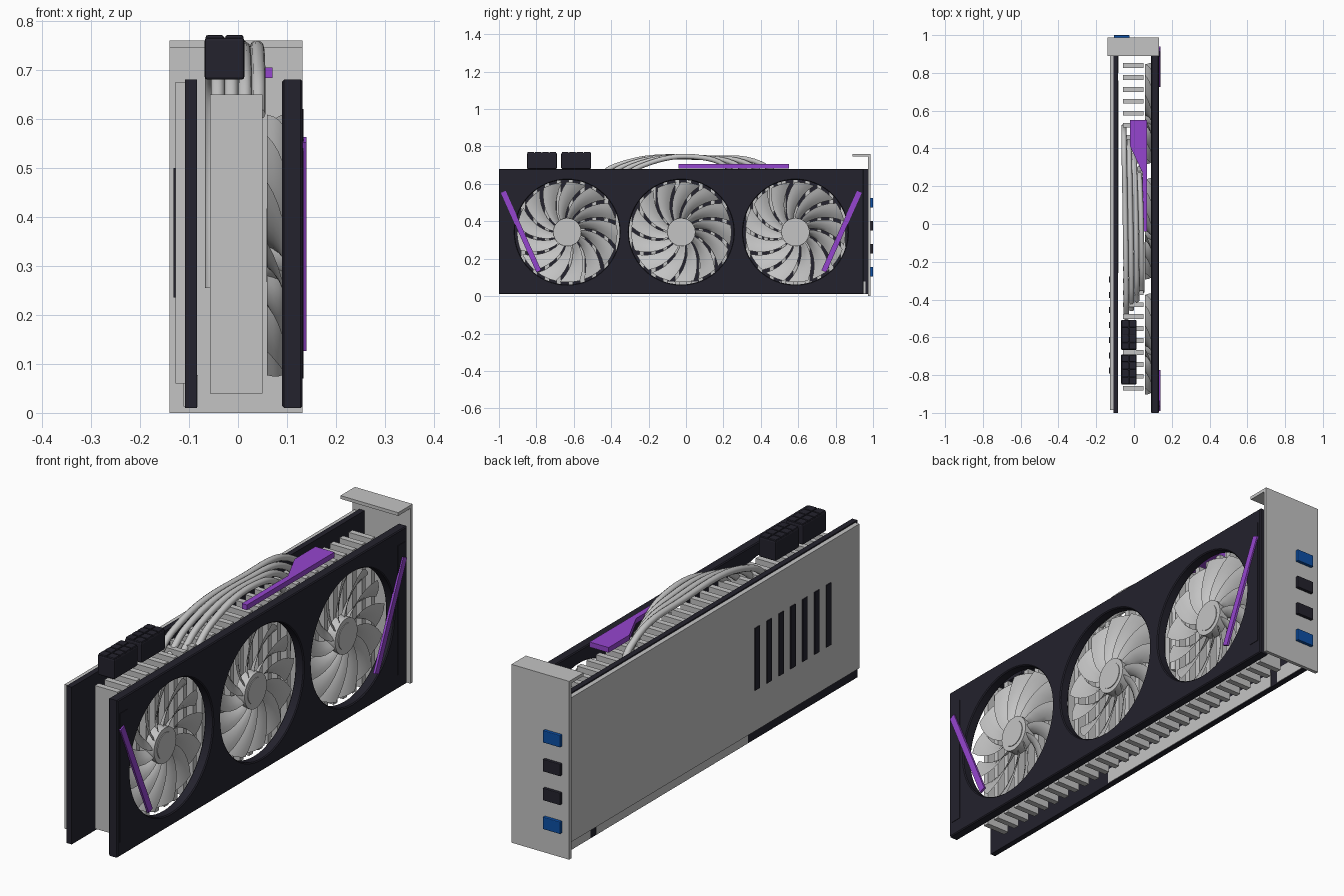
import bpy, bmesh
from math import sin, cos, pi, radians, atan2, hypot
from mathutils import Matrix

old = bpy.data.objects.get("Cube")
if old:
    bpy.data.objects.remove(old, do_unlink=True)


def material(name, r, g, b):
    m = bpy.data.materials.new(name)
    m.use_nodes = True
    m.diffuse_color = (r, g, b, 1)
    node = next(n for n in m.node_tree.nodes if n.type == 'BSDF_PRINCIPLED')
    node.inputs["Base Color"].default_value = (r, g, b, 1)
    node.inputs["Roughness"].default_value = 0.6
    return m


GREY = material("light grey metal", 0.55, 0.55, 0.55)
DARK = material("near black", 0.017, 0.016, 0.026)
PURPLE = material("purple accent", 0.30, 0.06, 0.62)
BLUE = material("blue port", 0.004, 0.08, 0.38)


def link(name, data, mat):
    ob = bpy.data.objects.new(name, data)
    bpy.context.collection.objects.link(ob)
    if not data.materials:
        data.materials.append(mat)
    return ob


def box(name, mat, x, y, z, bevel=0):
    """Box from (min, max) pairs on each axis."""
    bm = bmesh.new()
    bmesh.ops.create_cube(bm, size=1)
    for v in bm.verts:
        v.co = [(a + b) / 2 + c * (b - a) for (a, b), c in zip((x, y, z), v.co)]
    if bevel:
        bmesh.ops.bevel(bm, geom=bm.edges[:], offset=bevel, segments=2,
                        affect='EDGES', profile=0.5)
    me = bpy.data.meshes.new(name)
    bm.to_mesh(me)
    bm.free()
    return link(name, me, mat)


def to_mesh(ob, smooth=0):
    bpy.ops.object.select_all(action='DESELECT')
    ob.select_set(True)
    bpy.context.view_layer.objects.active = ob
    bpy.ops.object.convert(target='MESH')
    bpy.ops.object.shade_smooth_by_angle(angle=radians(smooth))


def slab(name, mat, loops, half, bevel):
    """Flat plate from closed outlines; inner outlines become holes."""
    cu = bpy.data.curves.new(name, 'CURVE')
    cu.dimensions, cu.fill_mode = '2D', 'BOTH'
    cu.extrude, cu.bevel_depth, cu.offset = half - bevel, bevel, -bevel
    cu.bevel_resolution = 0
    for pts in loops:
        sp = cu.splines.new('POLY')
        sp.points.add(len(pts) - 1)
        for p, (u, v) in zip(sp.points, pts):
            p.co = (u, v, 0, 1)
        sp.use_cyclic_u = True
    return link(name, cu, mat)


FAN_Y = [-0.635, -0.025, 0.585]
FAN_Z, HOLE_R = 0.342, 0.28
MID_Y = -0.025

# Fan shroud with three round openings
outline = [(-1, 0.01), (0.95, 0.01), (0.95, 0.68), (-1, 0.68)]
holes = [[(c + HOLE_R * cos(a * pi / 32), FAN_Z + HOLE_R * sin(a * pi / 32))
          for a in range(64)] for c in FAN_Y]
shroud = slab("fan_shroud", DARK, [outline] + holes, 0.021, 0.004)
shroud.rotation_euler = (pi / 2, 0, pi / 2)
shroud.location.x = 0.111
to_mesh(shroud, 30)

# Shroud end trims and slanted accent bars, mirrored along the card
for side, label in ((-1, "front"), (1, "rear")):
    ends = sorted(MID_Y + side * d for d in (0.91, 0.96))
    box(label + "_shroud_trim", DARK, (0.125, 0.134), ends, (0.07, 0.62))
    dy, dz = side * 0.19, 0.425
    bar = box(label + "_accent_bar", PURPLE, (-0.005, 0.005), (-0.014, 0.014),
              (-hypot(dy, dz) / 2, hypot(dy, dz) / 2))
    bar.location = (0.135, MID_Y + side * 0.857, 0.345)
    bar.rotation_euler.x = -atan2(dy, dz)


def fan_mesh():
    """Hub, hub cap and a ring of swept, pitched blades, axis along x."""
    bm = bmesh.new()
    blades, rows, cols = 13, 7, 5
    for k in range(blades):
        grid = []
        for i in range(rows):
            t = i / (rows - 1)
            r = 0.065 + t * 0.203
            row = []
            for j in range(cols):
                u = j / (cols - 1) - 0.5
                a = k * 2 * pi / blades - 0.55 * t + u * 0.40
                x = 0.077 + u * 0.036 + 0.006 * (1 - 4 * u * u)
                row.append(bm.verts.new((x, r * cos(a), r * sin(a))))
            grid.append(row)
        for i in range(rows - 1):
            for j in range(cols - 1):
                bm.faces.new((grid[i][j], grid[i + 1][j],
                              grid[i + 1][j + 1], grid[i][j + 1]))
    bmesh.ops.solidify(bm, geom=bm.faces[:], thickness=0.005)
    for radius, x0, x1 in ((0.075, 0.058, 0.101), (0.055, 0.09, 0.104)):
        place = Matrix.Translation(((x0 + x1) / 2, 0, 0)) @ Matrix.Rotation(pi / 2, 4, 'Y')
        bmesh.ops.create_cone(bm, cap_ends=True, segments=40, radius1=radius,
                              radius2=radius, depth=x1 - x0, matrix=place)
    bmesh.ops.recalc_face_normals(bm, faces=bm.faces[:])
    me = bpy.data.meshes.new("fan")
    bm.to_mesh(me)
    bm.free()
    return me


# Three fans sharing one mesh
fan = fan_mesh()
for label, y in zip(("front", "middle", "rear"), FAN_Y):
    ob = link(label + "_fan", fan, GREY)
    ob.location = (0, y, FAN_Z)
to_mesh(ob, 40)

# Heatsink fins
for i in range(28):
    y = -0.87 + i * 0.0633
    box(f"heatsink_fin_{i + 1}", GREY, (-0.057, 0.05), (y - 0.0125, y + 0.0125),
        (0.04, 0.65))

# Circuit board, edge contacts and back plate
box("circuit_board", DARK, (-0.108, -0.084), (-1, 0.972), (0.01, 0.68))
for label, y in (("long", (-0.26, 0.76)), ("short", (0.80, 0.96))):
    box(label + "_edge_contacts", GREY, (-0.111, -0.082), y, (0.013, 0.077))
box("back_plate", GREY, (-0.128, -0.107), (-0.985, 0.965), (0.06, 0.675))
for i in range(7):
    y = -0.295 - i * 0.08
    box(f"back_vent_{i + 1}", DARK, (-0.132, -0.124), (y - 0.016, y + 0.016),
        (0.235, 0.5))

# Power sockets with a grid of raised cells
for n, y0 in enumerate((-0.85, -0.667)):
    box(f"power_socket_{n + 1}", DARK, (-0.068, 0.013), (y0, y0 + 0.16),
        (0.68, 0.766), 0.006)
    for i in range(4):
        for j in range(2):
            y, x = y0 + 0.003 + i * 0.039, -0.066 + j * 0.04
            box(f"socket_{n + 1}_cell_{i}{j}", DARK, (x, x + 0.037),
                (y, y + 0.036), (0.74, 0.771), 0.004)

# Arched heat pipes that dive into the fins
for i in range(4):
    t = i / 3
    x, y0, y1 = -0.053 + t * 0.083, -0.5 + t * 0.14, 0.5 - t * 0.22
    path = [(x, y1, 0.255), (x, y1, 0.60), (x, y1 - 0.05, 0.68),
            (x + 0.006, 0.09, 0.74), (x + 0.012, y0 + 0.12, 0.695),
            (x + 0.012, y0, 0.61)]
    cu = bpy.data.curves.new("heat_pipe", 'CURVE')
    cu.dimensions = '3D'
    cu.bevel_depth, cu.bevel_resolution = 0.014, 3
    cu.use_fill_caps = True
    cu.resolution_u = 8
    sp = cu.splines.new('BEZIER')
    sp.bezier_points.add(len(path) - 1)
    for p, co in zip(sp.bezier_points, path):
        p.co = co
        p.handle_left_type = p.handle_right_type = 'AUTO'
    to_mesh(link(f"heat_pipe_{i + 1}", cu, GREY), 50)

# Stepped accent plate on the top edge
tag = slab("top_accent_plate", PURPLE,
           [[(0.07, -0.04), (0.07, 0.55), (-0.02, 0.55), (-0.02, 0.41),
             (0.046, 0.27), (0.046, -0.04)]], 0.011, 0)
tag.location.z = 0.694
to_mesh(tag)

# Mounting bracket with flange and display ports
box("bracket_plate", GREY, (-0.14, 0.132), (0.972, 0.987), (0, 0.76))
box("bracket_flange", GREY, (-0.14, 0.132), (0.89, 0.987), (0.746, 0.76))
for i, mat in enumerate((BLUE, DARK, DARK, BLUE)):
    z = 0.13 + i * 0.123
    box(f"display_port_{i + 1}", mat, (-0.106, -0.024), (0.98, 1.0),
        (z - 0.026, z + 0.026), 0.003)
